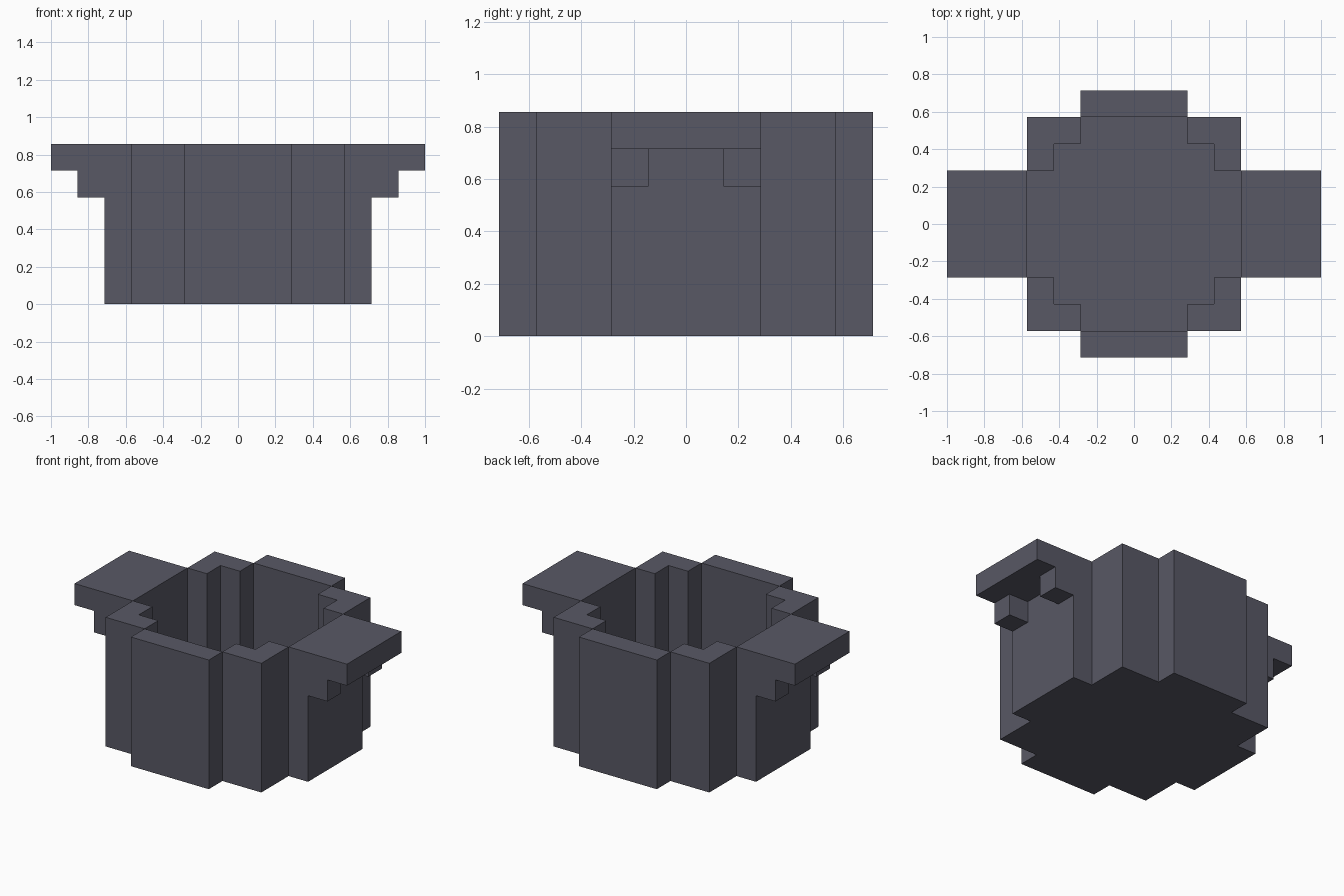
import bpy, bmesh

if "Cube" in bpy.data.objects:
    bpy.data.objects.remove(bpy.data.objects["Cube"])

U = 1 / 7  # one block

iron = bpy.data.materials.new("dark_iron")
iron.diffuse_color = (0.098, 0.098, 0.130, 1)
iron.use_nodes = True
iron.node_tree.nodes["Principled BSDF"].inputs["Base Color"].default_value = iron.diffuse_color


def finish(bm, name):
    mesh = bpy.data.meshes.new(name)
    bm.to_mesh(mesh)
    bm.free()
    mesh.materials.append(iron)
    obj = bpy.data.objects.new(name, mesh)
    bpy.context.collection.objects.link(obj)
    return obj


def outline(quadrant):
    """Mirror a quadrant of block corners into a full counter-clockwise outline."""
    half = quadrant + [(-x, y) for x, y in reversed(quadrant)]
    return half + [(-x, -y) for x, y in half]


def ring(bm, pts, z):
    return [bm.verts.new((x * U, y * U, z * U)) for x, y in pts]


def box(name, x0, x1, y0, y1, z0, z1):
    bm = bmesh.new()
    bmesh.ops.create_cube(bm, size=1)
    for v in bm.verts:
        v.co = (U * (x1 if v.co.x > 0 else x0),
                U * (y1 if v.co.y > 0 else y0),
                U * (z1 if v.co.z > 0 else z0))
    bmesh.ops.recalc_face_normals(bm, faces=bm.faces)
    return finish(bm, name)


# Pot: stepped outer wall, rim, stepped inner wall and floor
outer = outline([(5, 2), (4, 2), (4, 4), (2, 4), (2, 5)])
inner = outline([(4, 2), (3, 2), (3, 3), (2, 3), (2, 4)])
bm = bmesh.new()
base = ring(bm, outer, 0)
top = ring(bm, outer, 6)
lip = ring(bm, inner, 6)
floor = ring(bm, inner, 1)
n = len(outer)
bm.faces.new(base[::-1])
bm.faces.new(floor)
for lower, upper in ((base, top), (top, lip), (lip, floor)):
    for i in range(n):
        j = (i + 1) % n
        f = bm.faces.new((lower[i], lower[j], upper[j], upper[i]))
        # where the wall meets itself at a corner the rim has no width
        if f.calc_area() < 1e-6:
            bm.faces.remove(f)
finish(bm, "pot")

# Handles: a flat plate on two small brackets, on each side
for side, s in (("right", 1), ("left", -1)):
    xa, xb = sorted((5 * s, 7 * s))
    box(side + "_handle_plate", xa, xb, -2, 2, 5, 6)
    xa, xb = sorted((5 * s, 6 * s))
    for end, y in (("front", -2), ("back", 1)):
        box(f"{side}_{end}_handle_bracket", xa, xb, y, y + 1, 4, 5)
